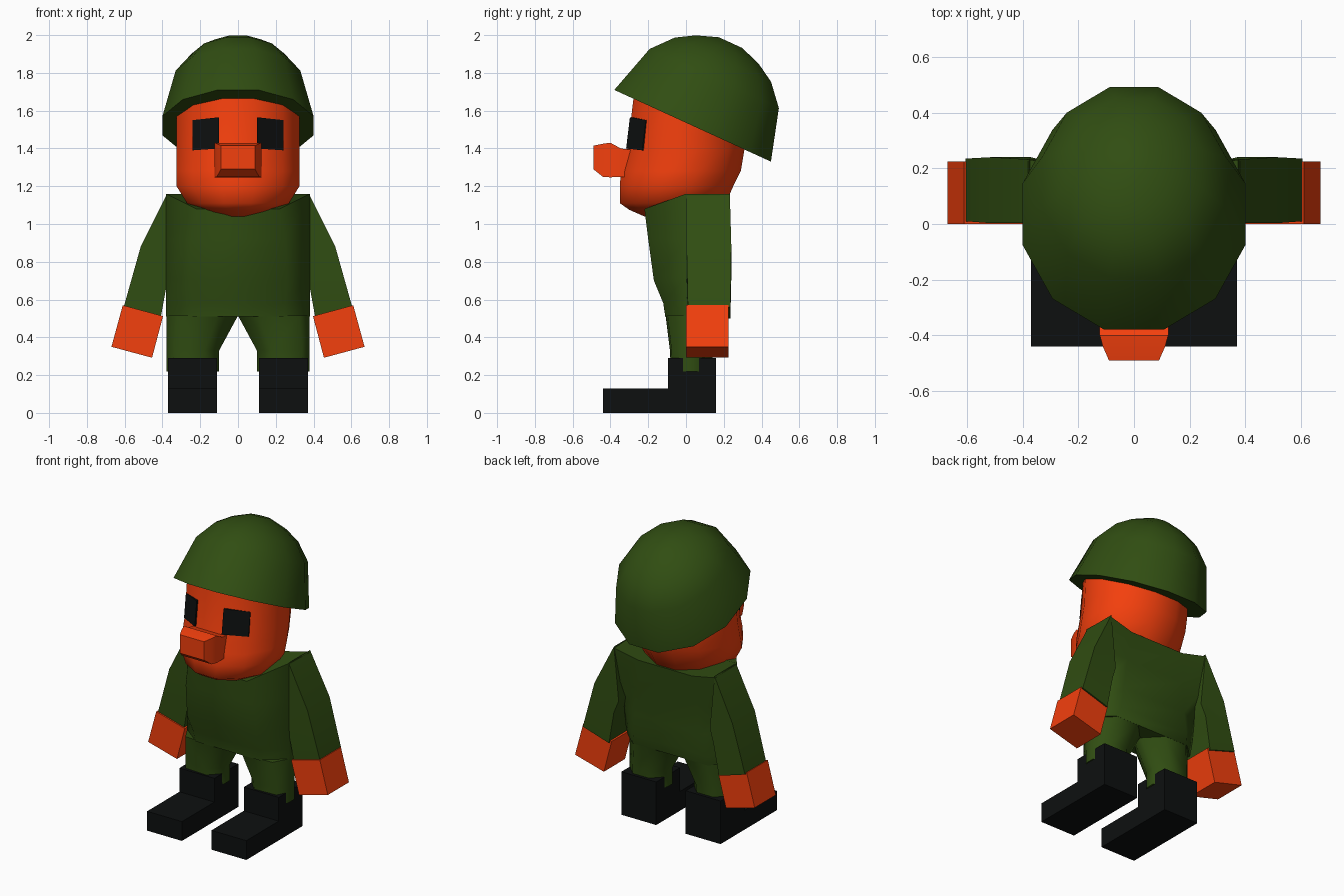
import bpy, bmesh, math
from mathutils import Matrix

if "Cube" in bpy.data.objects:
    bpy.data.objects.remove(bpy.data.objects["Cube"])


def material(name, rgb):
    m = bpy.data.materials.new(name)
    m.diffuse_color = (*rgb, 1)
    m.use_nodes = True
    m.node_tree.nodes["Principled BSDF"].inputs["Base Color"].default_value = m.diffuse_color
    return m


GREEN = material("green cloth", (0.03, 0.075, 0.006))
SKIN = material("orange red skin", (0.9, 0.05, 0.004))
BLACK = material("black", (0.004, 0.005, 0.005))


def loft(name, rings, mat, smooth=None, mirror=False):
    """Skin a list of equal-length point rings and cap both ends."""
    bm = bmesh.new()
    vs = [[bm.verts.new(p) for p in r] for r in rings]
    n = len(rings[0])
    for a, b in zip(vs, vs[1:]):
        for i in range(n):
            j = (i + 1) % n
            bm.faces.new((a[i], a[j], b[j], b[i]))
    bm.faces.new(vs[0][::-1])
    bm.faces.new(vs[-1])
    bmesh.ops.recalc_face_normals(bm, faces=bm.faces)
    me = bpy.data.meshes.new(name)
    bm.to_mesh(me)
    bm.free()
    me.materials.append(mat)
    ob = bpy.data.objects.new(name, me)
    bpy.context.collection.objects.link(ob)
    if mirror:
        ob.modifiers.new("mirror", 'MIRROR').use_mirror_merge = False
    if smooth:
        bpy.ops.object.select_all(action='DESELECT')
        bpy.context.view_layer.objects.active = ob
        ob.select_set(True)
        bpy.ops.object.shade_smooth_by_angle(angle=math.radians(smooth))
    return ob


def ring12(rx, yf, yb, z):
    """Twelve-sided ring whose flat sides touch +-rx, yf and yb."""
    c = math.cos(math.radians(15))
    yc, ry = (yf + yb) / 2, (yb - yf) / 2
    return [(rx / c * math.sin(t), yc - ry / c * math.cos(t), z)
            for t in (math.radians(15 + 30 * k) for k in range(12))]


# Helmet: dome tilted backwards
dome = [(1, 0), (0.825, 0.275), (0.615, 0.385), (0.405, 0.442), (0.15, 0.484)]
helmet = loft("helmet", [ring12(0.4 * s, -0.456 * s, 0.456 * s, h) for s, h in dome],
              GREEN, smooth=50)
helmet.data.transform(Matrix.Translation((0, 0.035, 1.52))
                      @ Matrix.Rotation(math.radians(-24.6), 4, 'X'))

# Head
head_rings = [(0.1, -0.22, 0.08, 1.04), (0.21, -0.3, 0.17, 1.075), (0.27, -0.35, 0.21, 1.11),
              (0.325, -0.35, 0.25, 1.2), (0.325, -0.345, 0.29, 1.28),
              (0.325, -0.31, 0.31, 1.4), (0.325, -0.275, 0.3, 1.69)]
loft("head", [ring12(*r) for r in head_rings], SKIN, smooth=50)

# Eyes: plates on the angled face facets
eye = [(0.1, -0.305, 1.4), (0.24, -0.22, 1.39), (0.24, -0.2, 1.55), (0.1, -0.285, 1.565)]
loft("eye", [[(x, y - d, z) for x, y, z in eye] for d in (-0.02, 0.012)], BLACK, mirror=True)

# Nose
nose = [(-0.27, 0.12, 1.25, 1.39), (-0.345, 0.125, 1.25, 1.4), (-0.4, 0.123, 1.247, 1.43),
        (-0.44, 0.112, 1.25, 1.425), (-0.49, 0.09, 1.29, 1.415)]
loft("nose", [[(-w, y, a), (w, y, a), (w, y, b), (-w, y, b)] for y, w, a, b in nose],
     SKIN, smooth=30)


# Torso: eight-sided sections, collar dipping at front and back
def torso_ring(front, side0, side1, back):
    half = [front, side0, side1, back]
    return half + [(-x, y, z) for x, y, z in reversed(half)]


loft("torso", [
    torso_ring((0.24, -0.11, 0.51), (0.38, 0, 0.51), (0.38, 0.08, 0.51), (0.28, 0.17, 0.51)),
    torso_ring((0.25, -0.12, 0.58), (0.38, 0, 0.58), (0.38, 0.1, 0.58), (0.26, 0.19, 0.58)),
    torso_ring((0.26, -0.17, 0.7), (0.38, 0, 0.72), (0.37, 0.13, 0.72), (0.24, 0.19, 0.72)),
    torso_ring((0.25, -0.2, 0.92), (0.38, 0, 0.92), (0.38, 0.2, 0.92), (0.22, 0.2, 0.92)),
    torso_ring((0.22, -0.22, 1.08), (0.38, 0, 1.16), (0.38, 0.23, 1.15), (0.2, 0.22, 1.11)),
], GREEN, smooth=60)

# Legs
def leg_ring(x0, x1, yf, yb, z):
    k = (x1 - x0) * 0.28
    return [(x0, 0, z), (x0 + k, yf, z), (x1 - k / 2, yf * 0.9, z), (x1, 0, z),
            (x1, 0.06, z), (x1 - k, yb, z), (x0 + k, yb, z), (x0, 0.06, z)]


loft("leg", [leg_ring(0.1, 0.378, -0.08, 0.14, 0.22), leg_ring(0.1, 0.378, -0.085, 0.14, 0.33),
             leg_ring(0, 0.378, -0.108, 0.17, 0.515)], GREEN, smooth=60, mirror=True)

# Boots: L-shaped side profile
boot = [(0.16, 0), (-0.44, 0), (-0.44, 0.13), (-0.095, 0.13), (-0.095, 0.29), (0.16, 0.29)]
loft("boot", [[(x, y, z) for y, z in boot] for x in (0.11, 0.37)], BLACK, mirror=True)

# Arms: four-sided sections given by inner and outer edge points
arm = [((0.34, 0.8), (0.375, 1.16), 0.003, 0.232), ((0.37, 0.72), (0.515, 0.88), 0.003, 0.24),
       ((0.41, 0.5), (0.605, 0.56), 0.01, 0.235)]
loft("arm", [[(i[0], a, i[1]), (o[0], a, o[1]), (o[0], b, o[1]), (i[0], b, i[1])]
             for i, o, a, b in arm], GREEN, smooth=60, mirror=True)

# Hands: tilted blocks
hand = [(0.61, 0.57), (0.67, 0.35), (0.455, 0.292), (0.397, 0.512)]
loft("hand", [[(x, y, z) for x, z in hand] for y in (0, 0.225)], SKIN, mirror=True)
